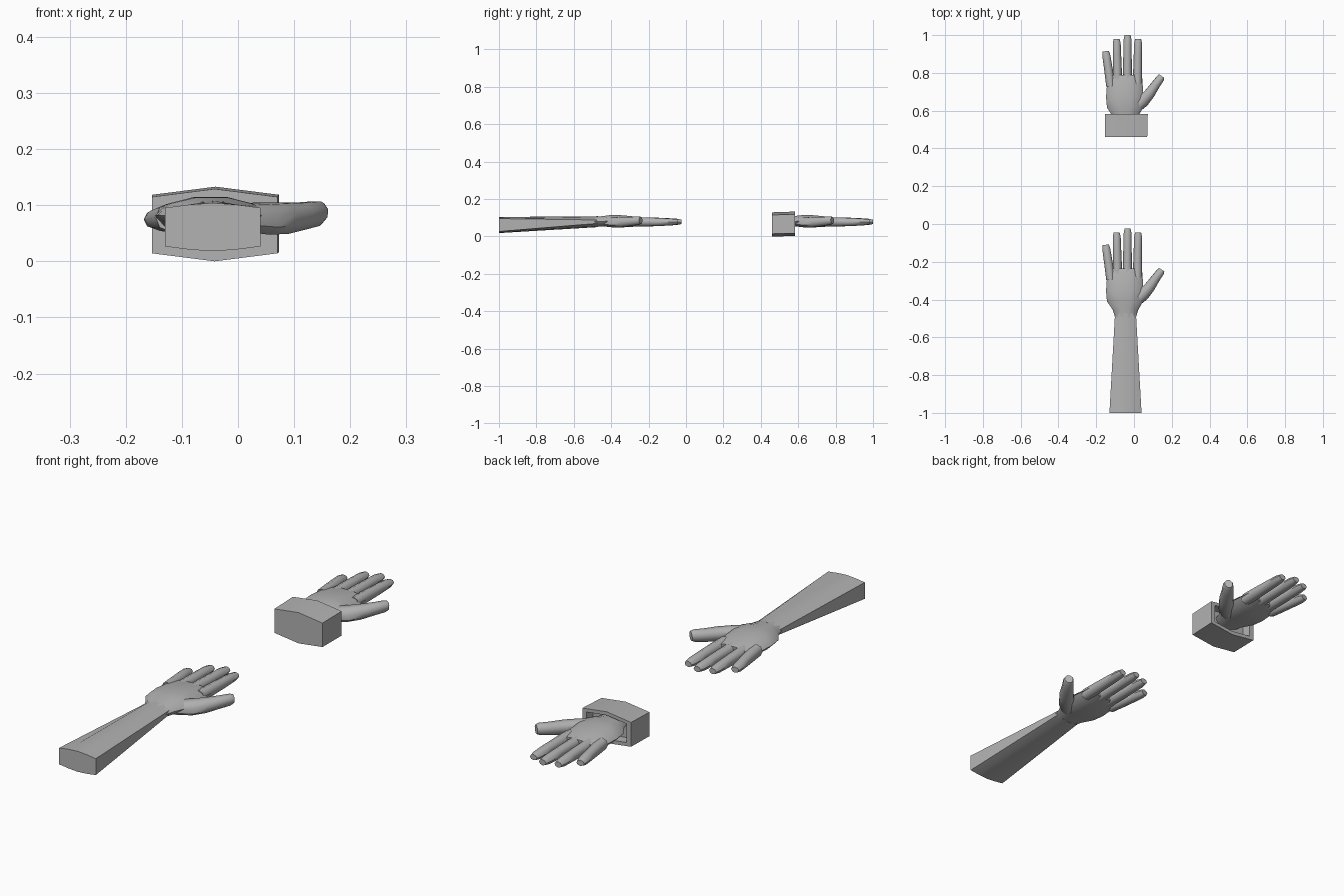
import bpy, bmesh, math
from mathutils import Vector

if "Cube" in bpy.data.objects:
    bpy.data.objects.remove(bpy.data.objects["Cube"])

grey = bpy.data.materials.new("plain grey")
grey.diffuse_color = (0.45, 0.45, 0.45, 1)
grey.use_nodes = True
grey.node_tree.nodes["Principled BSDF"].inputs["Base Color"].default_value = grey.diffuse_color

OVAL = [(math.cos(math.radians(a)), math.sin(math.radians(a))) for a in range(0, 360, 36)]
ROUND = [(math.cos(math.radians(a)), math.sin(math.radians(a))) for a in range(0, 360, 45)]
# six-sided section: straight sides, ridge on top and underneath
HEX = [(1, .78), (0, 1), (-1, .78), (-1, -.78), (0, -1), (1, -.78)]


def finish(name, bm, angle):
    bmesh.ops.recalc_face_normals(bm, faces=bm.faces)
    mesh = bpy.data.meshes.new(name)
    bm.to_mesh(mesh)
    bm.free()
    mesh.materials.append(grey)
    ob = bpy.data.objects.new(name, mesh)
    bpy.context.collection.objects.link(ob)
    bpy.ops.object.select_all(action='DESELECT')
    ob.select_set(True)
    bpy.context.view_layer.objects.active = ob
    bpy.ops.object.shade_smooth_by_angle(angle=math.radians(angle))
    return ob


def loft(name, rings, shape, heading=0, roll=0, dy=0, angle=50):
    """rings: (x, y, z, half width, half height), sections face the heading."""
    bm = bmesh.new()
    h, r = math.radians(heading), math.radians(roll)
    side = Vector((math.cos(h), -math.sin(h), 0))
    up = Vector((0, 0, 1))
    side, up = side * math.cos(r) - up * math.sin(r), up * math.cos(r) + side * math.sin(r)
    loops = []
    for i, (x, y, z, w, t) in enumerate(rings):
        sec = shape[i] if isinstance(shape[0], list) else shape
        loops.append([bm.verts.new(Vector((x, y + dy, z)) + side * a * w + up * b * t)
                      for a, b in sec])
    n = len(loops[0])
    for p, q in zip(loops, loops[1:]):
        for k in range(n):
            bm.faces.new((p[k], p[(k + 1) % n], q[(k + 1) % n], q[k]))
    bm.faces.new(loops[0])
    bm.faces.new(loops[-1])
    return finish(name, bm, angle)


def span(y, x0, x1, z0, z1):
    return ((x0 + x1) / 2, y, (z0 + z1) / 2, (x1 - x0) / 2, (z1 - z0) / 2)


# fingers: base x, tip x, base y, tip y, tip z
FINGERS = {
    "little_finger": (-.122, -.150, .73, .915, .074),
    "ring_finger": (-.086, -.092, .74, .98, .077),
    "middle_finger": (-.035, -.034, .74, 1.0, .078),
    "index_finger": (.018, .022, .74, .98, .077),
}


def hand(prefix, dy):
    # palm swelling out of the wrist
    loft(prefix + "_palm", [
        span(.53, -.10, .01, .052, .107),
        span(.57, -.112, .022, .051, .109),
        span(.615, -.143, .048, .050, .115),
        span(.67, -.148, .050, .046, .116),
        span(.74, -.143, .046, .050, .109),
        span(.79, -.133, .042, .060, .099),
    ], OVAL, dy=dy, angle=60)
    for name, (bx, tx, by, ty, tz) in FINGERS.items():
        rings = []
        for f, w, t in ((0, .025, .025), (.3, .0235, .024), (.65, .022, .021),
                        (.9, .021, .017), (1, .016, .012)):
            rings.append((bx + (tx - bx) * f, by + (ty - by) * f, .078 + (tz - .078) * f, w, t))
        loft(prefix + "_" + name, rings, ROUND, dy=dy,
             heading=math.degrees(math.atan2(tx - bx, ty - by)), angle=50)
    # thumb leaning out to the side
    loft(prefix + "_thumb", [
        (-.005, .60, .078, .030, .024),
        (.045, .647, .076, .036, .028),
        (.082, .69, .077, .031, .029),
        (.115, .738, .081, .025, .026),
        (.140, .772, .085, .022, .024),
        (.147, .783, .086, .017, .019),
    ], ROUND, heading=35, roll=25, dy=dy, angle=50)


# bare hand with its forearm
hand("bare", -1.025)
ARM = [(1, .8), (.5, .93), (0, 1), (-.5, .93), (-1, .8),
       (-1, -.8), (-.5, -.93), (0, -1), (.5, -.93), (1, -.8)]
WRIST = [(math.cos(math.radians(a)), math.sin(math.radians(a)))
         for a in range(18, 378, 36)]
WRIST = [WRIST[i] for i in (0, 1, 2, 3, 4, 5, 6, 7, 8, 9)]
loft("forearm", [span(-1, -.13, .04, .018, .104),
                 span(-.47, -.103, .013, .050, .108)],
     [ARM, WRIST], angle=50)

# cuffed hand
hand("cuffed", 0)
# cuff: closed at the arm end, hollow round the wrist
loft("cuff", [span(.46, -.153, .070, .0, .129),
              span(.583, -.153, .073, .002, .133),
              span(.583, -.133, .053, .018, .118),
              span(.54, -.133, .053, .018, .118)], HEX, angle=30)
